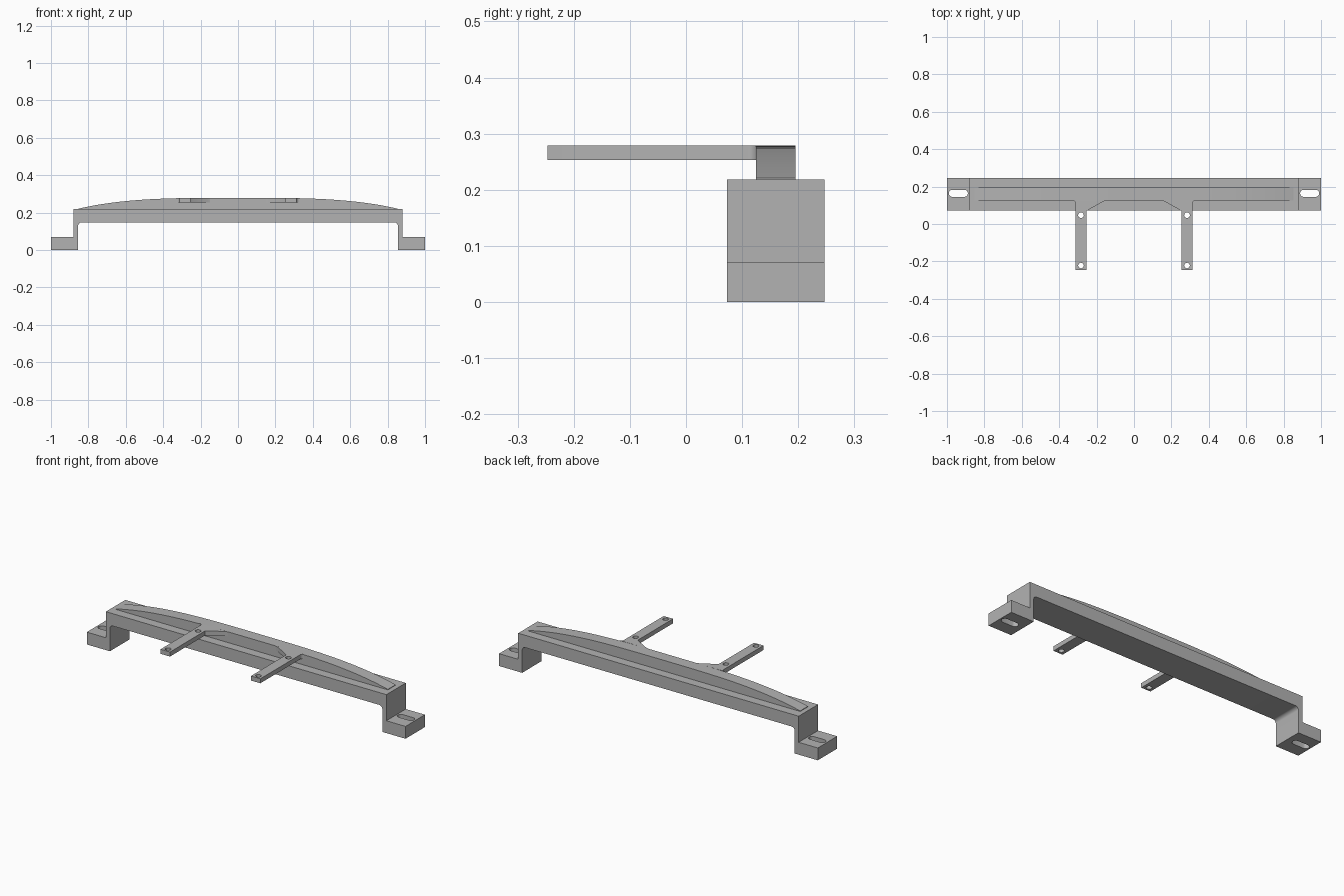
import bpy, bmesh
from math import cos, sin, pi, radians
from mathutils import Vector

if "Cube" in bpy.data.objects:
    bpy.data.objects.remove(bpy.data.objects["Cube"])

grey = bpy.data.materials.new("plain grey")
grey.use_nodes = True
grey.diffuse_color = (0.45, 0.45, 0.45, 1)
grey.node_tree.nodes["Principled BSDF"].inputs["Base Color"].default_value = (0.45, 0.45, 0.45, 1)


def prism(name, outline, start, depth):
    """Extrude a closed 3D outline along a vector."""
    bm = bmesh.new()
    face = bm.faces.new([bm.verts.new(Vector(p) + Vector(start)) for p in outline])
    new = bmesh.ops.extrude_face_region(bm, geom=[face])["geom"]
    bmesh.ops.translate(bm, verts=[g for g in new if isinstance(g, bmesh.types.BMVert)], vec=depth)
    bmesh.ops.recalc_face_normals(bm, faces=bm.faces)
    mesh = bpy.data.meshes.new(name)
    bm.to_mesh(mesh)
    bm.free()
    mesh.materials.append(grey)
    ob = bpy.data.objects.new(name, mesh)
    bpy.context.collection.objects.link(ob)
    return ob


def arc(cx, cy, r, a0, a1, n=8):
    angles = [radians(a0 + (a1 - a0) * i / n) for i in range(n + 1)]
    return [(cx + r * cos(a), cy + r * sin(a)) for a in angles]


def activate(ob):
    bpy.ops.object.select_all(action="DESELECT")
    ob.select_set(True)
    bpy.context.view_layer.objects.active = ob


def cut(ob, outline, z0, z1):
    """Cut a vertical hole through a part."""
    tool = prism("cutter", [(x, y, 0) for x, y in outline], (0, 0, z0), (0, 0, z1 - z0))
    tool.hide_render = True
    mod = ob.modifiers.new("hole", "BOOLEAN")
    mod.operation, mod.solver, mod.object = "DIFFERENCE", "EXACT", tool
    activate(ob)
    bpy.ops.object.modifier_apply(modifier=mod.name)
    bpy.data.objects.remove(tool)


def smooth(ob):
    activate(ob)
    bpy.ops.object.shade_smooth_by_angle(angle=radians(30))


# Bridge bracket: stepped profile with rounded inner corners
half = [(0.88, 0.218), (0.88, 0.07), (1, 0.07), (1, 0), (0.855, 0)]
half += arc(0.835, 0.128, 0.02, 0, 90)
profile = half + [(-x, z) for x, z in reversed(half)]
bracket = prism("bridge_bracket", [(x, 0, z) for x, z in profile], (0, 0.073, 0), (0, 0.174, 0))

# Mounting slots in the feet
for side in (-1, 1):
    cx, cy, r = side * 0.939, 0.164, 0.019
    slot = arc(cx + 0.032, cy, r, -90, 90) + arc(cx - 0.032, cy, r, 90, 270)
    cut(bracket, slot, -0.05, 0.12)
smooth(bracket)

# Arched rib along the top
steps = 48
arch = []
for i in range(steps + 1):
    t = -cos(pi * i / steps)
    arch.append((0.853 * t, 0, 0.221 + 0.058 * (1 - abs(t) ** 3.4)))
rib = prism("arched_rib", [(-0.853, 0, 0.218)] + arch + [(0.853, 0, 0.218)],
            (0, 0.125, 0), (0, 0.07, 0))
smooth(rib)

# Forward arms with inner gussets, outer fillets and screw holes
for side, label in ((-1, "right"), (1, "left")):
    outline = [(0.254, -0.247), (0.313, -0.247)]
    outline += arc(0.328, 0.11, 0.015, 180, 90)
    outline += [(0.15, 0.125), (0.165, 0.12), (0.24, 0.078), (0.254, 0.068)]
    arm = prism(label + "_arm", [(side * x, y, 0) for x, y in outline],
                (0, 0, 0.253), (0, 0, 0.0255))
    for y in (0.047, -0.222):
        cut(arm, arc(side * 0.2835, y, 0.015, 0, 345, 23), 0.2, 0.32)
    smooth(arm)
